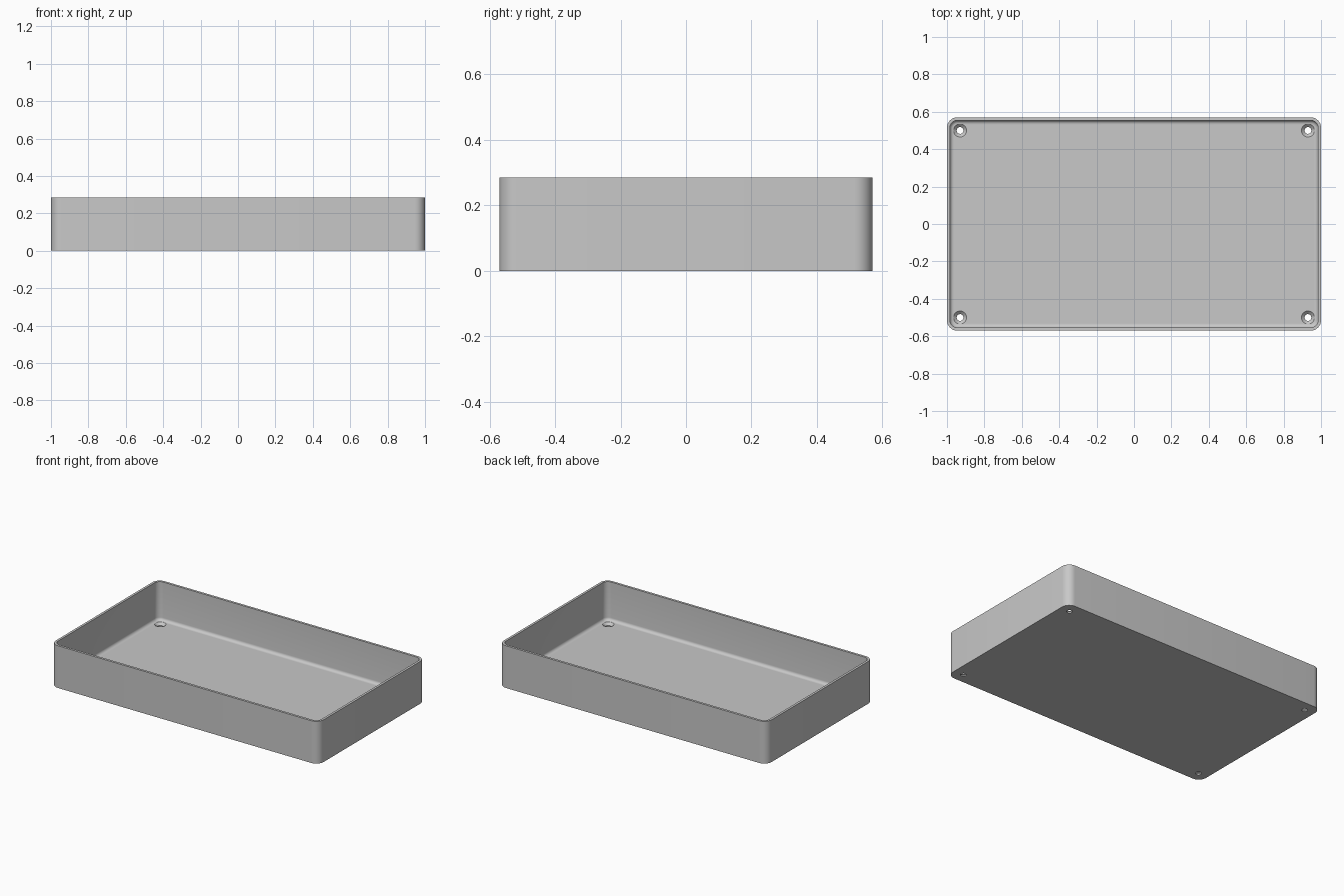
import bpy, bmesh, math

cube = bpy.data.objects.get("Cube")
if cube:
    bpy.data.objects.remove(cube, do_unlink=True)

HALF_X, HALF_Y, HEIGHT = 1.0, 0.57, 0.285
CORNER, WALL, FLOOR, FILLET = 0.055, 0.016, 0.025, 0.02
HOLE_X, HOLE_Y = 0.93, 0.5

grey = bpy.data.materials.new("plain grey")
grey.use_nodes = True
colour = (0.58, 0.58, 0.58, 1)
grey.diffuse_color = colour
grey.node_tree.nodes["Principled BSDF"].inputs["Base Color"].default_value = colour


def rounded_ring(inset, z, steps=8):
    """Points of a rounded rectangle, moved inward by inset."""
    cx, cy, r = HALF_X - CORNER, HALF_Y - CORNER, CORNER - inset
    ring = []
    for quarter, (sx, sy) in enumerate([(1, 1), (-1, 1), (-1, -1), (1, -1)]):
        for i in range(steps + 1):
            a = (quarter + i / steps) * math.pi / 2
            ring.append((sx * cx + r * math.cos(a), sy * cy + r * math.sin(a), z))
    return ring


def round_ring(x, y, r, z, sides=32):
    turn = 2 * math.pi / sides
    return [(x + r * math.cos(i * turn), y + r * math.sin(i * turn), z) for i in range(sides)]


def loft(name, rings):
    """Skin a stack of equal rings and cap both ends."""
    bm = bmesh.new()
    loops = [[bm.verts.new(p) for p in ring] for ring in rings]
    for low, high in zip(loops, loops[1:]):
        for i in range(len(low)):
            j = (i + 1) % len(low)
            bm.faces.new((low[i], low[j], high[j], high[i]))
    bm.faces.new(loops[0][::-1])
    bm.faces.new(loops[-1])
    bmesh.ops.recalc_face_normals(bm, faces=bm.faces)
    mesh = bpy.data.meshes.new(name)
    bm.to_mesh(mesh)
    bm.free()
    mesh.materials.append(grey)
    obj = bpy.data.objects.new(name, mesh)
    bpy.context.collection.objects.link(obj)
    return obj


# Tray: outer wall, rim, inner wall, then the fillet down to the floor
profile = [(0, 0), (0, HEIGHT), (WALL, HEIGHT)]
for i in range(7):
    a = i / 6 * math.pi / 2
    profile.append((WALL + FILLET * (1 - math.cos(a)), FLOOR + FILLET * (1 - math.sin(a))))
tray = loft("tray", [rounded_ring(inset, z) for inset, z in profile])

# Countersunk screw holes in the four corners
bpy.context.view_layer.objects.active = tray
for sx in (-1, 1):
    for sy in (-1, 1):
        steps = [(0.018, -0.02), (0.018, 0.009), (0.035, FLOOR), (0.035, FLOOR + 0.03)]
        cutter = loft("screw_hole_cutter",
                      [round_ring(sx * HOLE_X, sy * HOLE_Y, r, z) for r, z in steps])
        cutter.hide_render = True
        cut = tray.modifiers.new("screw_hole", "BOOLEAN")
        cut.operation = "DIFFERENCE"
        cut.solver = "EXACT"
        cut.object = cutter
        bpy.ops.object.modifier_apply(modifier=cut.name)
        bpy.data.objects.remove(cutter, do_unlink=True)

bpy.ops.object.select_all(action="DESELECT")
tray.select_set(True)
bpy.ops.object.shade_smooth_by_angle(angle=math.radians(30))
